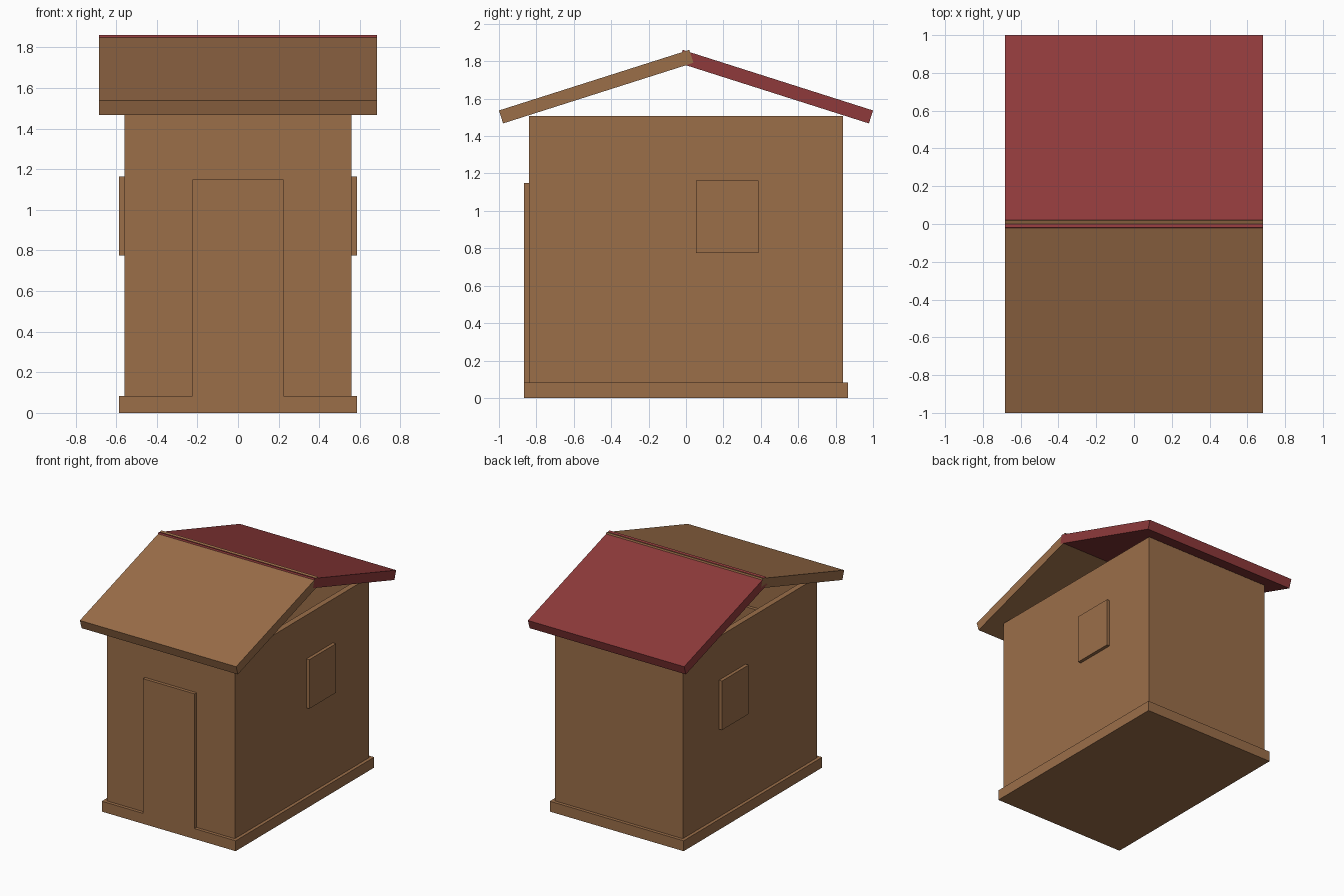
import bpy, bmesh, math
from mathutils import Matrix

if "Cube" in bpy.data.objects:
    bpy.data.objects.remove(bpy.data.objects["Cube"])


def material(name, rgb):
    m = bpy.data.materials.new(name)
    m.diffuse_color = (*rgb, 1)
    m.use_nodes = True
    m.node_tree.nodes["Principled BSDF"].inputs["Base Color"].default_value = m.diffuse_color
    return m


BROWN = material("wood brown", (0.328, 0.156, 0.0666))
RED = material("roof red", (0.275, 0.0423, 0.0437))


def finish(name, bm, mat):
    bmesh.ops.recalc_face_normals(bm, faces=bm.faces)
    me = bpy.data.meshes.new(name)
    bm.to_mesh(me)
    bm.free()
    me.materials.append(mat)
    ob = bpy.data.objects.new(name, me)
    bpy.context.collection.objects.link(ob)
    return ob


def box_mesh(x, y, z):
    """Box from (min, max) pairs."""
    bm = bmesh.new()
    bmesh.ops.create_cube(bm, size=1)
    for v in bm.verts:
        v.co = [a + (c + 0.5) * (b - a) for c, (a, b) in zip(v.co, (x, y, z))]
    return bm


def box(name, x, y, z, mat=BROWN):
    return finish(name, box_mesh(x, y, z), mat)


W, D, T = 0.56, 0.84, 0.045      # wall half width, half depth, thickness
P = 0.026                        # how far trim stands proud
FLOOR, TOP = 0.082, 1.508

# floor slab
box("base", (-W - P, W + P), (-D - P, D + P), (0, FLOOR))

# hollow walls, open at the top under the roof
bm = box_mesh((-W, W), (-D, D), (FLOOR, TOP))
top = max(bm.faces, key=lambda f: f.calc_center_median().z)
bottom = min(bm.faces, key=lambda f: f.calc_center_median().z)
bmesh.ops.inset_region(bm, faces=[top], thickness=T, use_even_offset=True)
pocket = bmesh.ops.extrude_discrete_faces(bm, faces=[top])["faces"][0]
for v in pocket.verts:
    v.co.z = FLOOR
bmesh.ops.delete(bm, geom=[bottom, pocket], context="FACES")
finish("walls", bm, BROWN)

# door, passing through the front wall
box("door", (-0.225, 0.225), (-D - P, -D + T + P), (FLOOR, 1.148))

# one window on each side wall
for side, s in (("left", -1), ("right", 1)):
    xs = sorted((s * (W + P), s * (W - T - P)))
    box(side + "_window", xs, (0.054, 0.387), (0.775, 1.163))

# roof slabs, crossing slightly at the ridge
ANGLE, LENGTH, THICK = math.radians(17.65), 1.068, 0.0727
for name, turn, mat in (("front_roof", 0, BROWN), ("back_roof", math.pi, RED)):
    bm = box_mesh((-0.684, 0.684), (0, LENGTH), (-THICK, 0))
    bm.transform(Matrix.Rotation(turn, 4, "Z")
                 @ Matrix.Translation((0, -1, 1.537))
                 @ Matrix.Rotation(ANGLE, 4, "X"))
    finish(name, bm, mat)
